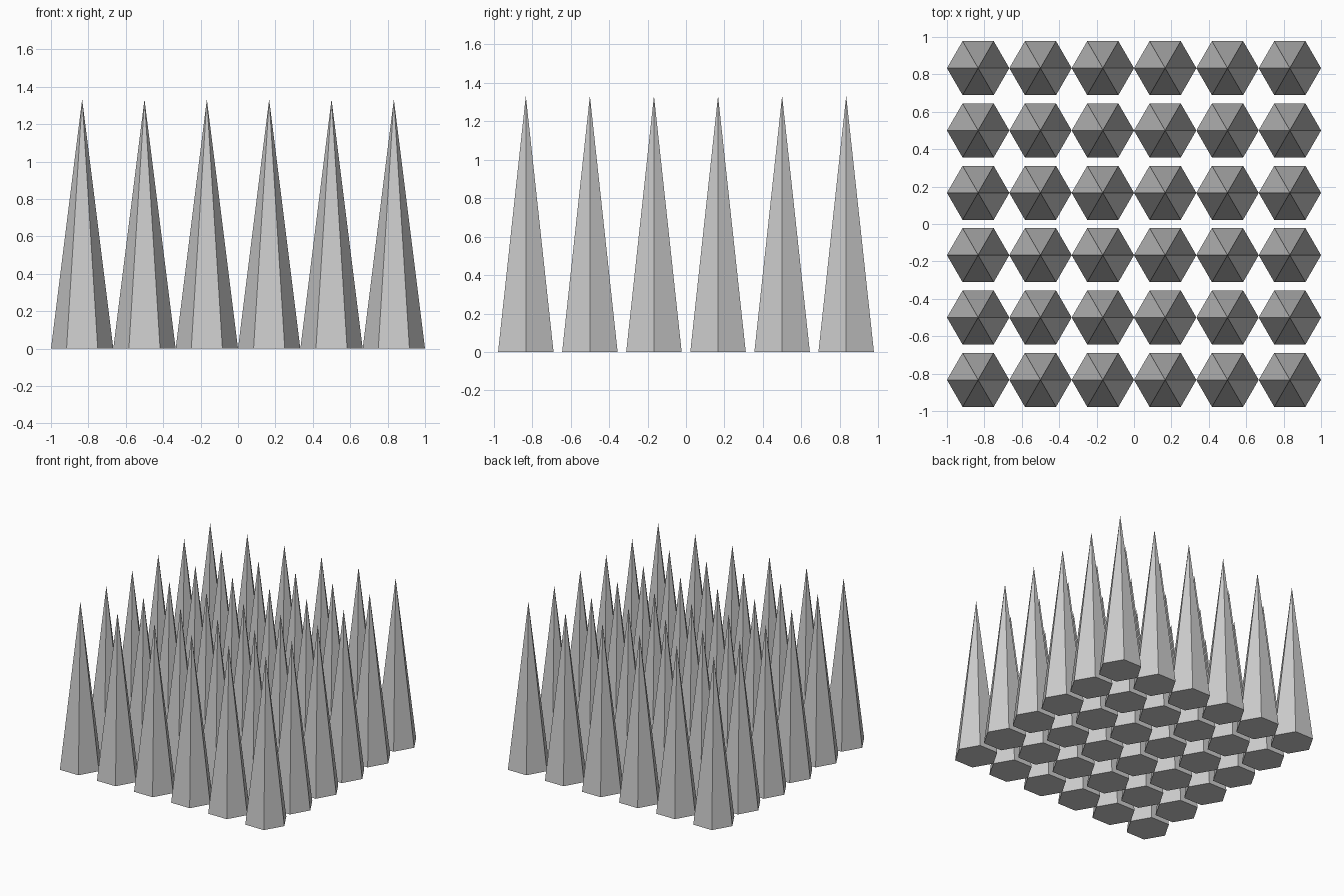
import bpy, bmesh, math
from mathutils import Matrix

if "Cube" in bpy.data.objects:
    bpy.data.objects.remove(bpy.data.objects["Cube"])

COUNT = 6
STEP = 2 / COUNT
RADIUS = STEP / 2
HEIGHT = 4 * STEP

# One six-sided flat-shaded spike, corners pointing along x, base on z = 0
mesh = bpy.data.meshes.new("spike")
bm = bmesh.new()
bmesh.ops.create_cone(
    bm, cap_ends=True, cap_tris=False, segments=6,
    radius1=RADIUS, radius2=0, depth=HEIGHT,
    matrix=Matrix.Translation((0, 0, HEIGHT / 2)) @ Matrix.Rotation(math.radians(90), 4, 'Z'))
bmesh.ops.remove_doubles(bm, verts=bm.verts, dist=1e-5)
bmesh.ops.recalc_face_normals(bm, faces=bm.faces)
bm.to_mesh(mesh)
bm.free()

# Square field of identical spikes
offset = (COUNT - 1) / 2
for row in range(COUNT):
    for col in range(COUNT):
        spike = bpy.data.objects.new(f"spike_row{row + 1}_col{col + 1}", mesh)
        spike.location = ((col - offset) * STEP, (row - offset) * STEP, 0)
        bpy.context.collection.objects.link(spike)
